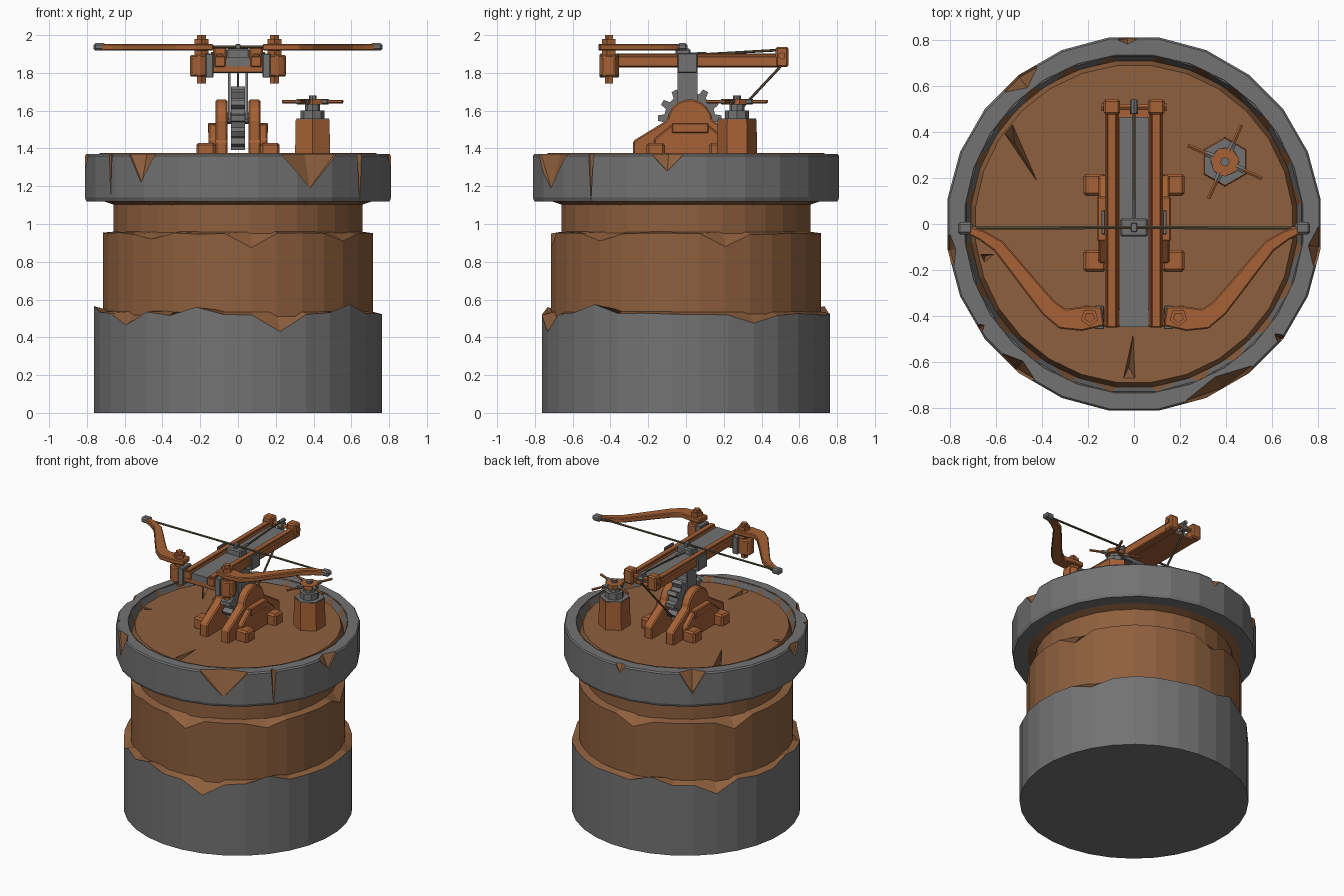
import bpy, bmesh, random
from math import sin, cos, pi, radians
from mathutils import Vector

if "Cube" in bpy.data.objects:
    bpy.data.objects.remove(bpy.data.objects["Cube"])

random.seed(7)

def material(name, c):
    m = bpy.data.materials.new(name)
    m.diffuse_color = (*c, 1)
    m.use_nodes = True
    m.node_tree.nodes["Principled BSDF"].inputs["Base Color"].default_value = m.diffuse_color
    return m

GREY = material("stone_grey", (0.17, 0.17, 0.17))
EARTH = material("earth_brown", (0.27, 0.115, 0.047))
WOOD = material("wood_orange", (0.38, 0.12, 0.036))
ROPE = material("rope_dark", (0.12, 0.095, 0.055))

def finish(name, bm, *mats):
    bmesh.ops.recalc_face_normals(bm, faces=bm.faces)
    me = bpy.data.meshes.new(name)
    bm.to_mesh(me)
    bm.free()
    for m in mats:
        me.materials.append(m)
    ob = bpy.data.objects.new(name, me)
    bpy.context.collection.objects.link(ob)
    return ob

def lathe(name, prof, n, mats, bands=None, jag=None, closed=False):
    """Turn a (radius, z) profile; jag maps ring index to per-column z offsets."""
    bm, jag = bmesh.new(), jag or {}
    rings = []
    for k, (r, z) in enumerate(prof):
        rings.append([bm.verts.new((r * cos(2 * pi * (i + .5) / n), r * sin(2 * pi * (i + .5) / n),
                                    z + (jag[k][i] if k in jag else 0))) for i in range(n)])
    count = len(prof) if closed else len(prof) - 1
    for k in range(count):
        a, b = rings[k], rings[(k + 1) % len(prof)]
        for i in range(n):
            j = (i + 1) % n
            bm.faces.new((a[i], a[j], b[j], b[i])).material_index = bands[k] if bands else 0
    if not closed:
        bm.faces.new(rings[0])
        bm.faces.new(rings[-1])
    return finish(name, bm, *mats)

def prism(name, pts, axis, lo, hi, mat, bevel=0):
    """Extrude a 2D outline: axis x takes (y, z) points, axis z takes (x, y)."""
    bm = bmesh.new()
    at = (lambda p, h: (h, *p)) if axis == "x" else (lambda p, h: (*p, h))
    f = bm.faces.new([bm.verts.new(at(p, lo)) for p in pts])
    ext = bmesh.ops.extrude_face_region(bm, geom=[f])["geom"]
    bmesh.ops.translate(bm, verts=[v for v in ext if isinstance(v, bmesh.types.BMVert)],
                        vec=at((0, 0), hi - lo))
    ob = finish(name, bm, mat)
    if bevel:
        m = ob.modifiers.new("chamfer", "BEVEL")
        m.width, m.segments = bevel, 1
    return ob

def box(name, x, y, z, mat, bevel=0.006):
    return prism(name, [(x[0], y[0]), (x[1], y[0]), (x[1], y[1]), (x[0], y[1])], "z", *z, mat, bevel)

def rod(name, p, q, r, mat, n=6, r2=None):
    p, q = Vector(p), Vector(q)
    bm = bmesh.new()
    bmesh.ops.create_cone(bm, cap_ends=True, segments=n, radius1=r, radius2=r2 or r, depth=(q - p).length)
    bm.transform((q - p).to_track_quat("Z", "Y").to_matrix().to_4x4())
    bmesh.ops.translate(bm, verts=bm.verts, vec=(p + q) / 2)
    return finish(name, bm, mat)

def span(s, a, b):
    return tuple(sorted((s * a, s * b)))

def ragged(n, dips, noise):
    """Jagged rim: gentle noise plus sharp dips or spikes at given angles."""
    out = [random.uniform(-noise, noise) for _ in range(n)]
    for deg, d in dips:
        out[int(deg / 360 * n) % n] = d
    return out

# tower layers
N = 32
lathe("stone_base", [(.766, 0), (.766, .525), (.70, .54)], N, (GREY, EARTH), [0, 1],
      {1: ragged(N, [(283, -.095), (215, -.06), (317, .05), (250, .035), (25, -.05), (110, .04),
                     (140, -.08), (190, .04)], .010)})
lathe("tower_middle", [(.718, .46), (.718, .95), (.655, .96)], N, (EARTH,), None,
      {1: ragged(N, [(270, -.075), (225, -.03), (315, -.04), (20, -.07), (90, -.06), (150, -.07)], .006)})
lathe("tower_neck", [(.663, .93), (.663, 1.15)], N, (EARTH,))
deck = lathe("deck", [(.655, 1.10), (.745, 1.13), (.738, 1.375), (.712, 1.29), (.692, 1.35)],
             28, (EARTH,))
rim = lathe("parapet_ring", [(.68, 1.12), (.81, 1.12), (.818, 1.14), (.818, 1.36), (.81, 1.37), (.735, 1.37),
                             (.68, 1.16)], 24, (GREY, EARTH), closed=True)

# chips and cracks cut from the stone rim and deck
cut = bmesh.new()

def hull(points):
    vs = [cut.verts.new(p) for p in points]
    bmesh.ops.convex_hull(cut, input=vs)

def polar(deg, r, z):
    return (r * cos(radians(deg)), r * sin(radians(deg)), z)

for deg, w, drop, inner in [(298, 12, .18, .75), (231, 6.5, .15, .765), (353, 6.5, .09, .76), (128, 6.5, .15, .75),
                            (92, 3, .06, .78), (188, 5, .08, .78), (322, 1.2, .25, .775), (214, 1, .22, .785)]:
    hull([polar(deg - w, .83, 1.375), polar(deg + w, .83, 1.375), polar(deg, .808, 1.37 - drop),
          polar(deg, inner, 1.375), polar(deg - w, .80, 1.375), polar(deg + w, .80, 1.375),
          polar(deg, .86, 1.375), polar(deg, .86, 1.37 - drop)])
for a, b, c in [((-.57, .40), (-.53, .45), (-.40, .15)), ((-.05, -.68), (.01, -.68), (0, -.45)),
                ((-.67, -.13), (-.65, -.17), (-.60, -.13))]:
    m = Vector(a) * .5 + Vector(b) * .25 + Vector(c) * .25
    hull([(*a, 1.37), (*b, 1.37), (*c, 1.37), (*m, 1.26)])
cutter = finish("chip_cutter", cut, EARTH)
cutter.hide_render = True
cutter.hide_viewport = True
cutter.display_type = "WIRE"
for ob in (rim, deck):
    m = ob.modifiers.new("chips", "BOOLEAN")
    m.operation, m.object, m.solver = "DIFFERENCE", cutter, "EXACT"
    m.material_mode = "TRANSFER"

# swivel mount: cheeks, feet, gear and yoke
CY, CZ = .02, 1.54
arch = [(CY + .12 * cos(radians(t)), CZ + .12 * sin(radians(t))) for t in range(160, 19, -20)]
cheek = [(-.28, 1.34), (-.28, 1.44), (-.10, 1.55)] + arch + [(.14, 1.55), (.32, 1.44), (.32, 1.34)]
for s in (-1, 1):
    prism("cheek", cheek, "x", *span(s, .055, .12), WOOD, .008)
    prism("cheek_brace", [(-.17, 1.34), (-.17, 1.45), (-.07, 1.53), (.11, 1.53), (.21, 1.45), (.21, 1.34)],
          "x", *span(s, .11, .155), WOOD, .008)
    box("bearing_plate", span(s, .11, .16), (-.075, .12), (1.48, 1.535), WOOD)
    for y in (-.16, .17):
        box("mount_foot", span(s, .12, .22), (y - .048, y + .048), (1.34, 1.43), WOOD, .012)
    box("yoke_plate", span(s, .04, .054), (-.045, .06), (1.55, 1.84), GREY, 0)
    box("yoke_strap", span(s, .125, .142), (-.045, .06), (1.80, 1.905), GREY, .004)
box("yoke_crossplate", (-.142, .142), (-.045, .06), (1.80, 1.83), GREY, .004)
rod("axle", (-.10, CY, 1.56), (.10, CY, 1.56), .03, GREY, 8)
gear = []
for k in range(12):
    for off, r in ((-9, .135), (-5, .168), (5, .168), (9, .135)):
        t = radians(k * 30 + off)
        gear.append((CY + r * cos(t), 1.56 + r * sin(t)))
prism("elevation_gear", gear, "x", -.038, .038, GREY)

# stock: rails, slide and end fittings
box("slide_bed", (-.062, .062), (-.448, .465), (1.835, 1.884), GREY, 0)
box("slide_floor", (-.07, .07), (-.43, .5), (1.828, 1.838), WOOD, 0)
for s in (-1, 1):
    prism("rail", [(s * a, b) for a, b in ((.066, -.45), (.126, -.45), (.126, .53), (.066, .53))],
          "z", 1.83, 1.89, WOOD, .006)
    box("rail_cap", span(s, .076, .116), (-.45, .50), (1.885, 1.902), WOOD, .004)
    box("rail_end", span(s, .06, .133), (.475, .542), (1.83, 1.938), WOOD, .01)
    rod("rear_axle_nut", (s * .125, .508, 1.89), (s * .142, .508, 1.89), .02, WOOD)
rod("rear_axle", (-.13, .508, 1.89), (.13, .508, 1.89), .016, WOOD)
rod("rear_pulley", (-.018, .508, 1.89), (.018, .508, 1.89), .03, GREY, 8)
box("string_carriage", (-.06, .06), (-.055, .025), (1.85, 1.928), GREY, .008)
box("string_catch", (-.013, .013), (-.035, .005), (1.92, 1.953), GREY, .003)

# front frame and bow
box("front_crossbar", (-.25, .25), (-.445, -.37), (1.80, 1.88), WOOD)
path = [(.135, -.40, .085), (.23, -.412, .105), (.31, -.412, .09), (.37, -.365, .078), (.44, -.28, .07),
        (.52, -.18, .062), (.59, -.095, .056), (.66, -.05, .046), (.735, -.02, .032)]
for s in (-1, 1):
    prism("front_block", [(s * (.205 + .058 * cos(radians(t))), -.407 + .056 * sin(radians(t)))
                          for t in range(30, 390, 60)], "z", 1.78, 1.895, WOOD, .008)
    box("iron_band", span(s, .13, .172), (-.457, -.355), (1.775, 1.902), GREY, .004)
    edges = ([], [])
    for k, (x, y, w) in enumerate(path):
        p, q = path[max(k - 1, 0)], path[min(k + 1, len(path) - 1)]
        d = Vector((q[0] - p[0], q[1] - p[1])).normalized() * (w / 2)
        edges[0].append((s * (x - d.y), y + d.x))
        edges[1].append((s * (x + d.y), y - d.x))
    prism("bow_arm", edges[0] + edges[1][::-1], "z", 1.918, 1.954, WOOD, .006)
    rod("arm_pivot", (s * .193, -.405, 1.745), (s * .193, -.405, 2.0), .024, WOOD, 5)
    rod("pivot_collar", (s * .193, -.405, 1.89), (s * .193, -.405, 1.98), .04, WOOD, 5)
    box("bow_tip", span(s, .70, .765), (-.045, .008), (1.918, 1.957), GREY, .01)
    rod("bowstring", (s * .74, -.018, 1.938), (0, -.015, 1.938), .008, ROPE)

# draw rope
rod("draw_rope", (0, .08, 1.897), (0, .51, 1.922), .007, ROPE)
rod("rope_hook", (0, .02, 1.897), (0, .11, 1.9), .011, GREY)
rod("rope_knot", (0, .48, 1.92), (0, .54, 1.92), .014, GREY)
rod("winding_rope", (0, .525, 1.86), (0, .16, 1.47), .007, ROPE)

# winch
WX, WY = .395, .27
rod("winch_post", (WX, WY, 1.34), (WX, WY, 1.552), .108, WOOD, 6, .103)
rod("winch_plate", (WX, WY, 1.55), (WX, WY, 1.558), .1, GREY, 6)
rod("winch_collar", (WX, WY, 1.555), (WX, WY, 1.602), .064, GREY, 8)
rod("winch_drum", (WX, WY, 1.60), (WX, WY, 1.64), .04, GREY, 8)
rod("winch_hub", (WX, WY, 1.632), (WX, WY, 1.662), .064, WOOD, 7)
rod("winch_cap", (WX, WY, 1.66), (WX, WY, 1.68), .02, GREY, 8)
for k in range(4):
    t = radians(66 + 90 * k)
    d = Vector((cos(t), sin(t), 0))
    c = Vector((WX, WY, 1.648))
    rod("winch_socket", c + d * .05, c + d * .09, .015, GREY)
    rod("winch_handle", c + d * .05, c + d * .175, .009, WOOD)
